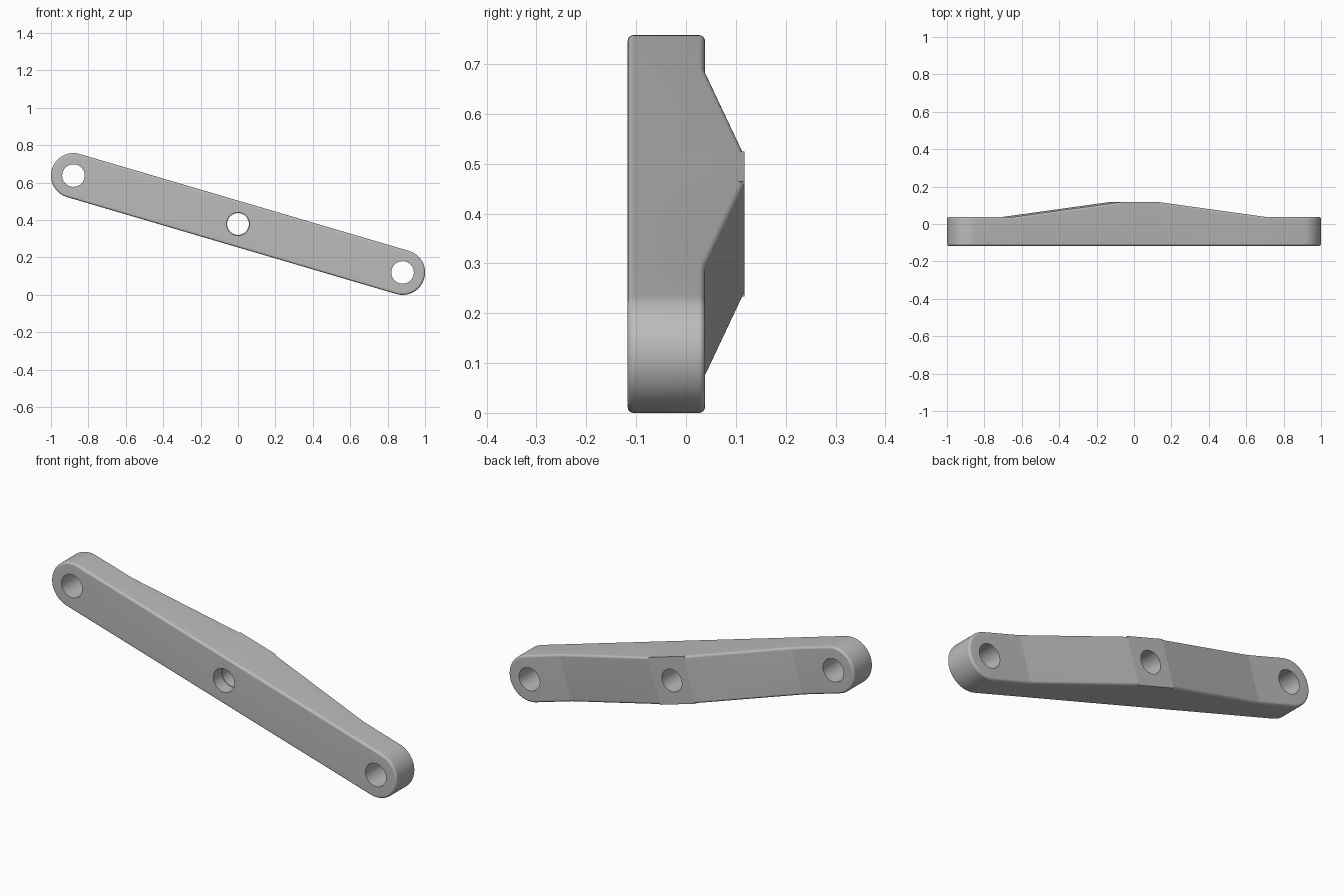
import bpy, bmesh
from math import sin, cos, pi, radians, atan2, hypot
from mathutils import Matrix

cube = bpy.data.objects.get("Cube")
if cube:
    bpy.data.objects.remove(cube)

# Main dimensions: s runs along the bar, t across it
END_X, RISE, MID_Z = 0.88, 0.259, 0.379
HALF = hypot(END_X, RISE)
RADIUS, FILLET = 0.12, 0.012
FRONT, BACK, PAD = -0.117, 0.038, 0.117
PAD_S, RAMP_S, GAP = 0.107, 0.70, 0.0005
ARC, ROUND = 36, 14
BREAKS = [RAMP_S, PAD_S + GAP, PAD_S, -PAD_S, -PAD_S - GAP, -RAMP_S]
TILT = Matrix.Translation((0, 0, MID_Z)) @ Matrix.Rotation(atan2(RISE, END_X), 4, 'Y')

grey = bpy.data.materials.new("plain grey")
grey.use_nodes = True
grey.diffuse_color = (0.5, 0.5, 0.5, 1)
grey.node_tree.nodes["Principled BSDF"].inputs["Base Color"].default_value = grey.diffuse_color


def back_height(s):
    """Back surface: flat ends, sloping ramps and a raised middle pad."""
    k = (RAMP_S - abs(s)) / (RAMP_S - PAD_S)
    return BACK + (PAD - BACK) * min(max(k, 0), 1)


def outline(inset, sharp_pad):
    """Rounded-end outline; the pad can keep its full width."""
    def width(s):
        on_pad = sharp_pad and abs(s) < PAD_S + GAP / 2
        return RADIUS if on_pad else RADIUS - inset
    r = RADIUS - inset
    turn = [pi / 2 - pi * i / ARC for i in range(ARC + 1)]
    pts = [(HALF + r * cos(a), r * sin(a)) for a in turn]
    pts += [(s, -width(s)) for s in BREAKS]
    pts += [(-HALF - r * cos(a), -r * sin(a)) for a in turn]
    pts += [(s, width(s)) for s in reversed(BREAKS)]
    return pts


def make_object(name, bm):
    bmesh.ops.recalc_face_normals(bm, faces=bm.faces[:])
    mesh = bpy.data.meshes.new(name)
    bm.to_mesh(mesh)
    bm.free()
    mesh.materials.append(grey)
    obj = bpy.data.objects.new(name, mesh)
    bpy.context.collection.objects.link(obj)
    obj.matrix_world = TILT
    return obj


# Bar: stacked outlines forming the front rounding, sides and back rounding
bm = bmesh.new()
rings = []
angles = [pi / 2 * i / ROUND for i in range(ROUND + 1)]
for a in reversed(angles):
    y = FRONT + FILLET * (1 - sin(a))
    rings.append([bm.verts.new((s, y, t))
                  for s, t in outline(FILLET * (1 - cos(a)), False)])
for a in angles:
    drop = FILLET * (1 - sin(a))
    rings.append([bm.verts.new((s, back_height(s) - (drop if abs(s) > PAD_S + GAP / 2 else 0), t))
                  for s, t in outline(FILLET * (1 - cos(a)), True)])
for low, high in zip(rings, rings[1:]):
    for i in range(len(low)):
        j = (i + 1) % len(low)
        bm.faces.new((low[i], low[j], high[j], high[i]))
bm.faces.new(rings[0])

# Back faces: two end caps joined by strips across the bar
cap, n, m = rings[-1], ARC + 1, len(BREAKS)
lower = cap[n:n + m]
upper = cap[2 * n + m:][::-1]
bm.faces.new(cap[:n] + [lower[0], upper[0]])
bm.faces.new([lower[-1]] + cap[n + m:2 * n + m] + [upper[-1]])
for i in range(m - 1):
    bm.faces.new((lower[i], lower[i + 1], upper[i + 1], upper[i]))
bmesh.ops.remove_doubles(bm, verts=bm.verts[:], dist=0.00001)
bar = make_object("link_bar", bm)


def drill(s, radius, y0, y1):
    """Cut a round hole through the bar from y0 to y1."""
    cut = bmesh.new()
    place = Matrix.Translation((s, (y0 + y1) / 2, 0)) @ Matrix.Rotation(pi / 2, 4, 'X')
    bmesh.ops.create_cone(cut, cap_ends=True, segments=72, radius1=radius,
                          radius2=radius, depth=y1 - y0, matrix=place)
    cutter = make_object("hole_cutter", cut)
    cutter.hide_render = True
    mod = bar.modifiers.new("hole", 'BOOLEAN')
    mod.operation, mod.solver, mod.object = 'DIFFERENCE', 'EXACT', cutter
    bpy.context.view_layer.objects.active = bar
    bpy.ops.object.modifier_apply(modifier=mod.name)
    bpy.data.objects.remove(cutter)


# Pin holes at both ends, and a slightly stepped hole in the middle
for s in (-HALF, HALF):
    drill(s, 0.06, -0.3, 0.3)
drill(0, 0.058, -0.3, 0.3)
drill(0, 0.061, -0.3, FRONT + 0.07)

# Smooth the curves but keep the ramp folds crisp
bpy.ops.object.select_all(action='DESELECT')
bar.select_set(True)
bpy.context.view_layer.objects.active = bar
bpy.ops.object.shade_smooth_by_angle(angle=radians(6.9))
